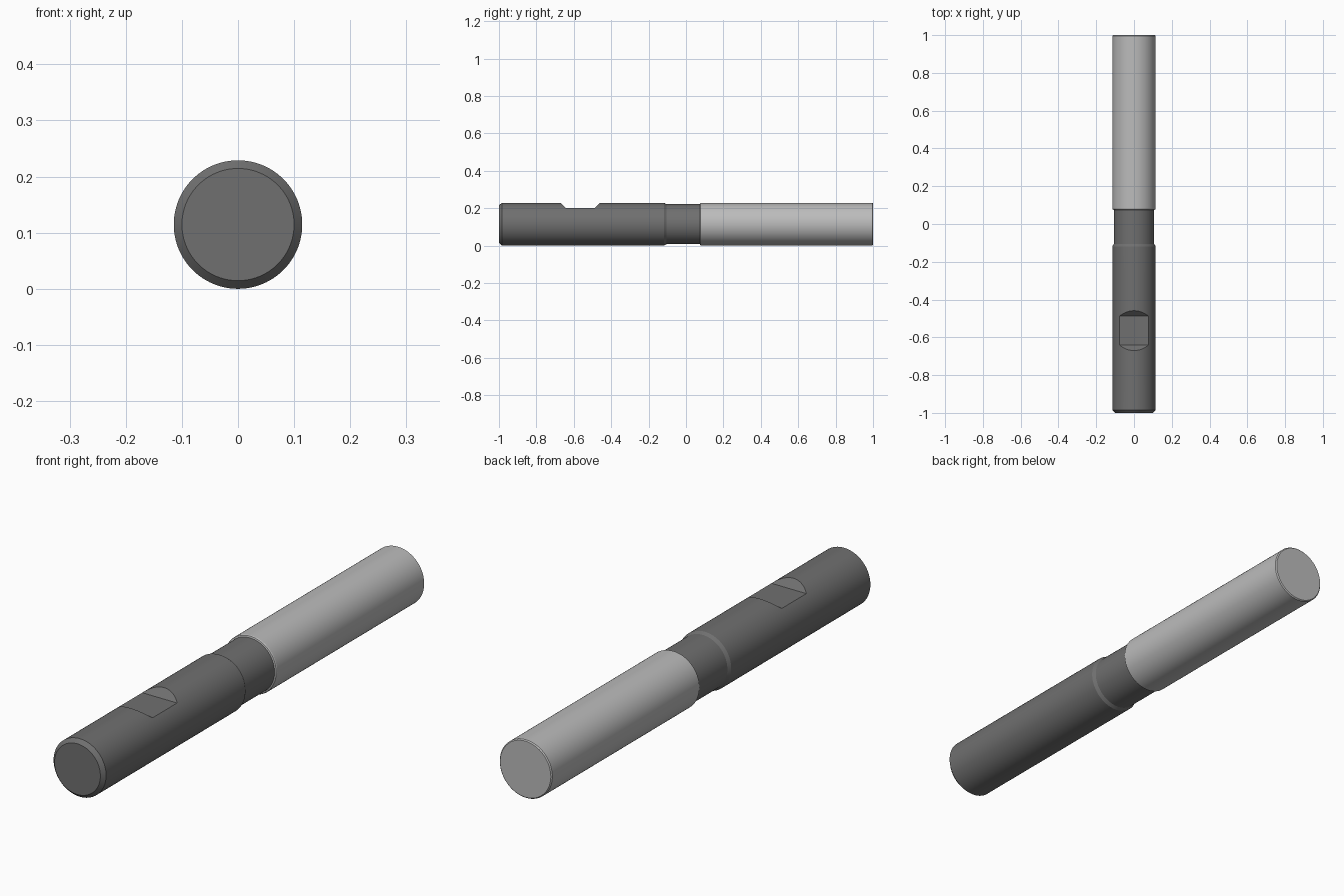
import bpy, bmesh, math

if "Cube" in bpy.data.objects:
    bpy.data.objects.remove(bpy.data.objects["Cube"])

R = 0.1145      # shank and cutting radius
NECK = 0.107    # relieved neck radius
SEG = 96


def material(name, grey):
    m = bpy.data.materials.new(name)
    m.diffuse_color = (grey, grey, grey, 1)
    m.use_nodes = True
    m.node_tree.nodes["Principled BSDF"].inputs["Base Color"].default_value = m.diffuse_color
    return m


def make_object(name, bm, mat=None):
    bmesh.ops.recalc_face_normals(bm, faces=bm.faces)
    mesh = bpy.data.meshes.new(name)
    bm.to_mesh(mesh)
    bm.free()
    ob = bpy.data.objects.new(name, mesh)
    bpy.context.collection.objects.link(ob)
    if mat:
        mesh.materials.append(mat)
    return ob


def lathe(name, profile, mat, cap_start=True):
    """Revolve (y, radius) points around the tool axis and cap the ends."""
    bm = bmesh.new()
    rings = []
    for y, r in profile:
        rings.append([bm.verts.new((r * math.cos(a), y, R + r * math.sin(a)))
                      for a in (2 * math.pi * i / SEG for i in range(SEG))])
    for a, b in zip(rings, rings[1:]):
        for i in range(SEG):
            j = (i + 1) % SEG
            bm.faces.new((a[i], a[j], b[j], b[i]))
    if cap_start:
        bm.faces.new(rings[0])
    bm.faces.new(rings[-1])
    return make_object(name, bm, mat)


def activate(ob):
    bpy.ops.object.select_all(action='DESELECT')
    ob.select_set(True)
    bpy.context.view_layer.objects.active = ob


dark = material("dark_grey", 0.16)
light = material("light_grey", 0.5)

# Chamfered shank with the relieved neck
shank = lathe("shank_and_neck", [
    (-1, 0.1), (-0.985, R), (-0.118, R), (-0.105, NECK), (0.075, NECK)], dark)

# Cutting length, stepping up from the neck
cutting = lathe("cutting_body", [
    (0.075, NECK), (0.077, R - 0.002), (0.081, R), (0.996, R), (1, R - 0.004)],
    light, cap_start=False)

# Clamping flat with 45 degree end walls
bm = bmesh.new()
z0, z1 = 0.2, 0.3
outline = [(-0.641, z0), (-0.488, z0), (-0.388, z1), (-0.741, z1)]
face = bm.faces.new([bm.verts.new((-0.2, y, z)) for y, z in outline])
ext = bmesh.ops.extrude_face_region(bm, geom=[face])
bmesh.ops.translate(bm, vec=(0.4, 0, 0),
                    verts=[v for v in ext["geom"] if isinstance(v, bmesh.types.BMVert)])
cutter = make_object("flat_cutter", bm)
cutter.hide_render = True

activate(shank)
mod = shank.modifiers.new("clamping_flat", 'BOOLEAN')
mod.operation = 'DIFFERENCE'
mod.solver = 'EXACT'
mod.object = cutter
bpy.ops.object.modifier_apply(modifier=mod.name)
bpy.data.objects.remove(cutter)

# Smooth barrels with crisp edges
for ob in (shank, cutting):
    activate(ob)
    bpy.ops.object.shade_smooth_by_angle(angle=math.radians(25))
